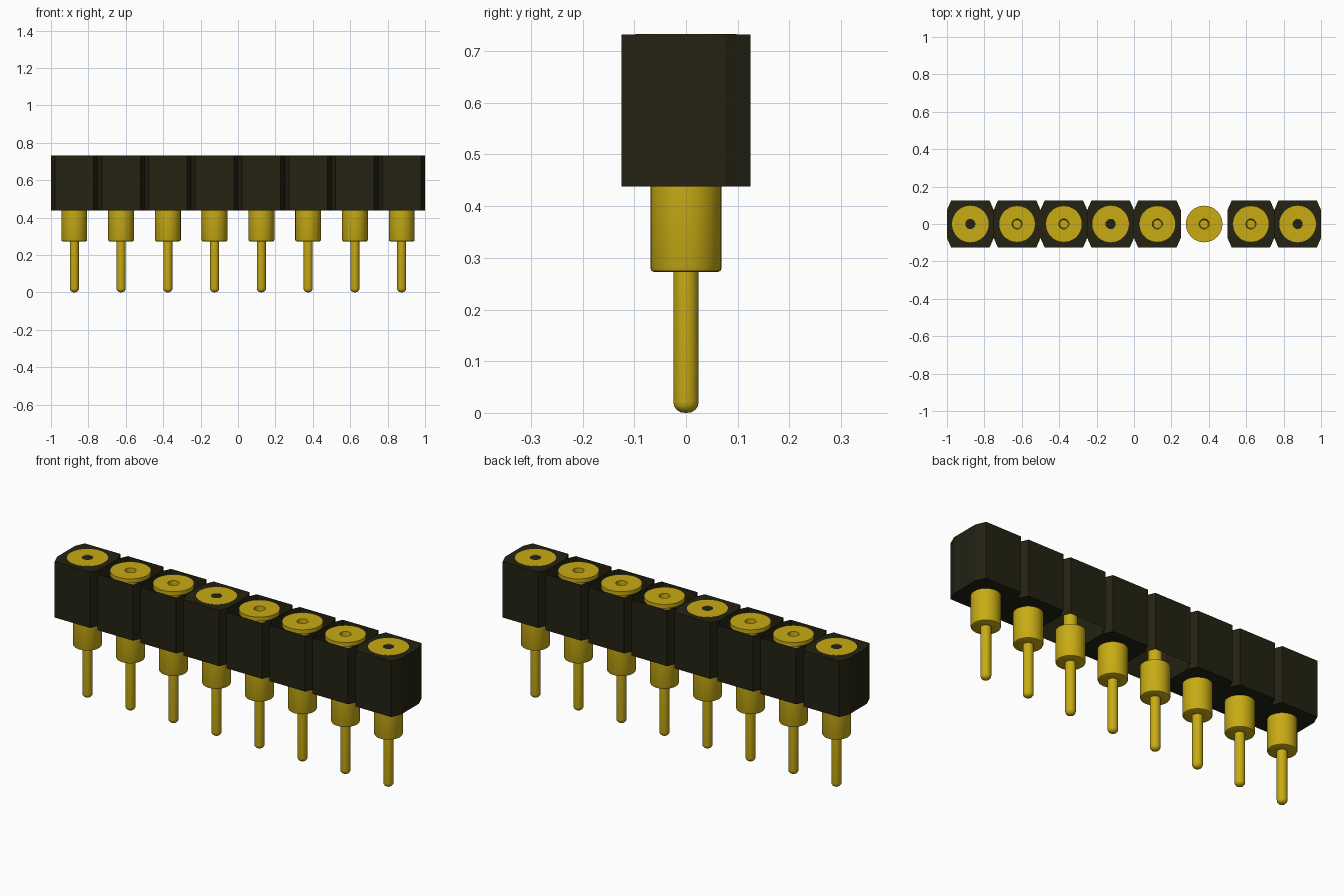
import bpy, bmesh, math

cube = bpy.data.objects.get("Cube")
if cube:
    bpy.data.objects.remove(cube, do_unlink=True)

PITCH, TOP, BASE = 0.25, 0.732, 0.438
SEGMENTS = 32


def material(name, rgb):
    m = bpy.data.materials.new(name)
    m.use_nodes = True
    m.diffuse_color = (*rgb, 1)
    m.node_tree.nodes["Principled BSDF"].inputs["Base Color"].default_value = (*rgb, 1)
    return m


black = material("black plastic", (0.017, 0.016, 0.006))
gold = material("gold metal", (0.58, 0.41, 0.007))


def add_object(name, bm, mat, x, smooth=False):
    mesh = bpy.data.meshes.new(name)
    bm.to_mesh(mesh)
    bm.free()
    mesh.materials.append(mat)
    ob = bpy.data.objects.new(name, mesh)
    ob.location.x = x
    bpy.context.collection.objects.link(ob)
    if smooth:
        bpy.ops.object.select_all(action='DESELECT')
        ob.select_set(True)
        bpy.context.view_layer.objects.active = ob
        bpy.ops.object.shade_smooth_by_angle(angle=math.radians(35))
    return ob


# Housing: chamfered square sleeve, with optional end faces
def housing(name, x, top, bottom):
    outline = [(0.125, -0.075), (0.125, 0.075), (0.103, 0.125), (-0.103, 0.125),
               (-0.125, 0.075), (-0.125, -0.075), (-0.103, -0.125), (0.103, -0.125)]
    bm = bmesh.new()
    low = [bm.verts.new((px, py, BASE)) for px, py in outline]
    high = [bm.verts.new((px, py, TOP)) for px, py in outline]
    for i in range(8):
        j = (i + 1) % 8
        bm.faces.new((low[i], low[j], high[j], high[i]))
    if top:
        bm.faces.new(high)
    if bottom:
        bm.faces.new(low[::-1])
    add_object(name, bm, black, x)


# Pin profile (radius, z): rounded tip, collar, neck, flange, socket hole
PIN = [(0, 0), (0.010, 0.001), (0.018, 0.006), (0.023, 0.013), (0.0245, 0.022),
       (0.0245, 0.273), (0.063, 0.273), (0.067, 0.275), (0.069, 0.280),
       (0.069, BASE), (0.032, BASE), (0.032, TOP - 0.02), (0.098, TOP - 0.02),
       (0.098, TOP + 0.001), (0.027, TOP + 0.001), (0.022, TOP - 0.1), (0, TOP - 0.1)]


def pin(name, x):
    bm = bmesh.new()
    verts = [bm.verts.new((r, 0, z)) for r, z in PIN]
    edges = [bm.edges.new(pair) for pair in zip(verts, verts[1:])]
    bmesh.ops.spin(bm, geom=verts + edges, cent=(0, 0, 0), axis=(0, 0, 1),
                   angle=math.tau, steps=SEGMENTS, use_merge=True)
    bmesh.ops.remove_doubles(bm, verts=bm.verts, dist=0.0001)
    bmesh.ops.recalc_face_normals(bm, faces=bm.faces)
    add_object(name, bm, gold, x, smooth=True)


# Row of eight sockets; some sleeves are open at one or both ends
OPEN_TOP = {2, 3, 5, 6, 7}
OPEN_BOTTOM = {4, 6}
for n in range(1, 9):
    x = (n - 4.5) * PITCH
    housing(f"housing_{n}", x, n not in OPEN_TOP, n not in OPEN_BOTTOM)
    pin(f"pin_{n}", x)
